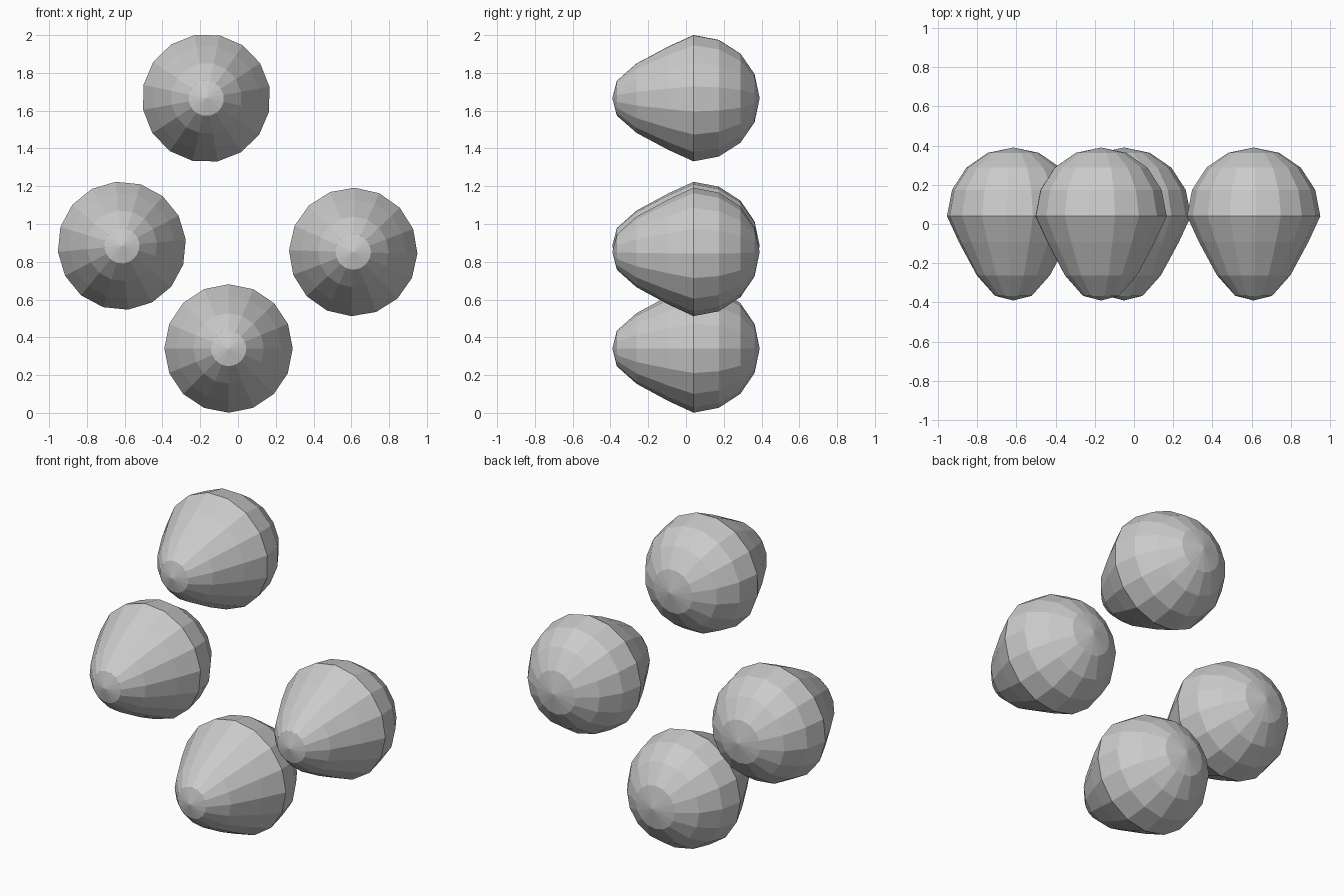
import bpy, bmesh
from math import cos, sin, pi, radians

if "Cube" in bpy.data.objects:
    bpy.data.objects.remove(bpy.data.objects["Cube"])

SIDES = 16
# (y, radius) rings from the narrow front tip to the round back
PROFILE = [(-0.366, 0.094), (-0.262, 0.187), (-0.092, 0.279), (0.04, 0.34),
           (0.174, 0.314), (0.288, 0.24), (0.363, 0.13)]
TIP_Y, BACK_Y = -0.39, 0.39


def egg(name, x, z, turn):
    """Faceted egg lathed around the y axis, turned by some degrees."""
    bm = bmesh.new()
    rings = []
    for y, r in PROFILE:
        rings.append([bm.verts.new((r * cos(radians(turn) + 2 * pi * i / SIDES), y,
                                    r * sin(radians(turn) + 2 * pi * i / SIDES)))
                      for i in range(SIDES)])
    tip = bm.verts.new((0, TIP_Y, 0))
    back = bm.verts.new((0, BACK_Y, 0))
    for i in range(SIDES):
        j = (i + 1) % SIDES
        bm.faces.new((tip, rings[0][i], rings[0][j]))
        bm.faces.new((back, rings[-1][j], rings[-1][i]))
        for a, b in zip(rings, rings[1:]):
            bm.faces.new((a[i], b[i], b[j], a[j]))
    bmesh.ops.recalc_face_normals(bm, faces=bm.faces)
    mesh = bpy.data.meshes.new(name)
    bm.to_mesh(mesh)
    bm.free()
    obj = bpy.data.objects.new(name, mesh)
    obj.location = (x, 0, z)
    bpy.context.collection.objects.link(obj)


# Four eggs in a loose diamond
egg("top_egg", -0.168, 1.666, 10.5)
egg("bottom_egg", -0.05, 0.341, 0)
egg("left_egg", -0.615, 0.885, 5.5)
egg("right_egg", 0.61, 0.852, -1.5)
